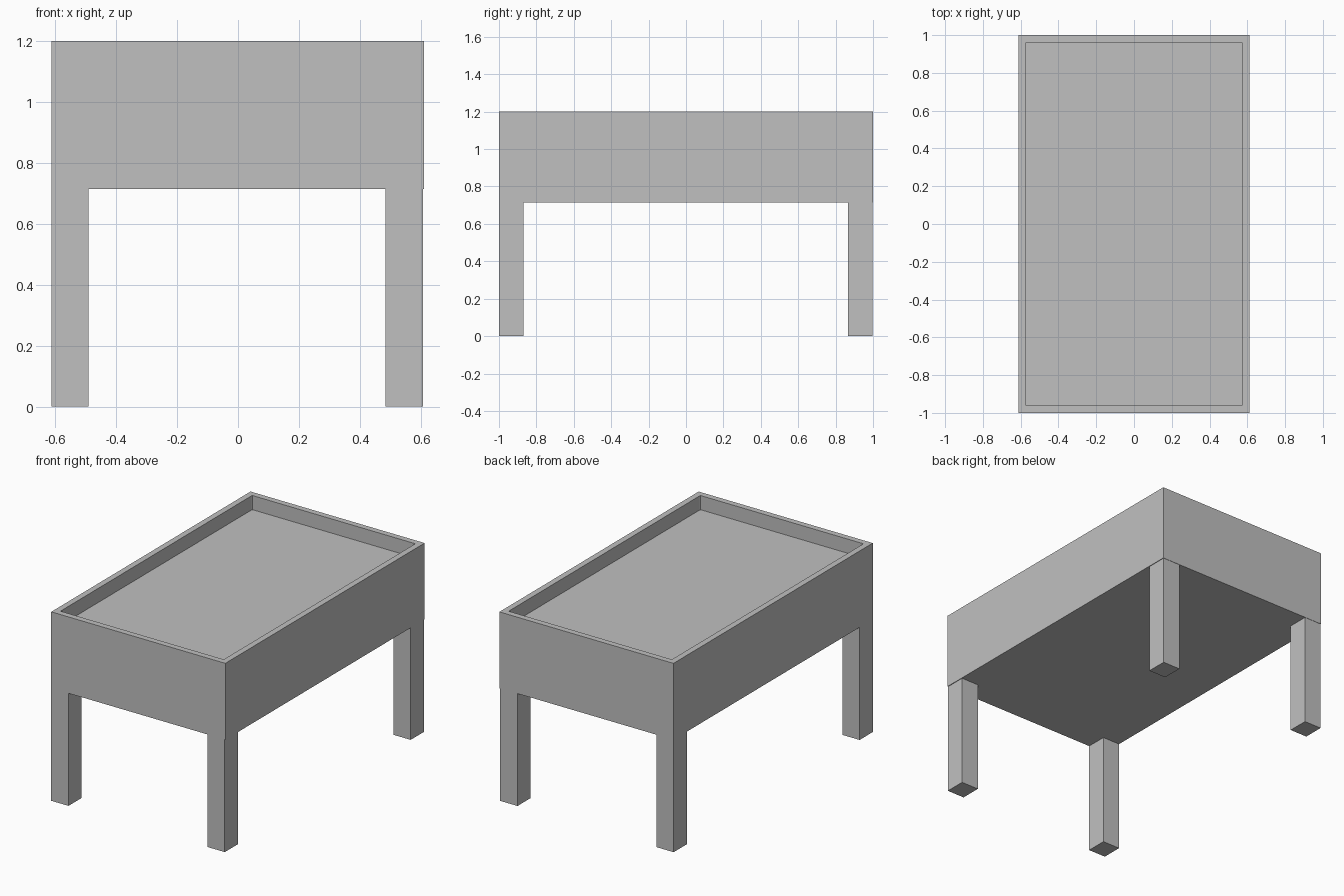
import bpy, bmesh

if "Cube" in bpy.data.objects:
    bpy.data.objects.remove(bpy.data.objects["Cube"])

grey = bpy.data.materials.new("light_grey")
grey.diffuse_color = (0.527, 0.527, 0.527, 1)
grey.use_nodes = True
grey.node_tree.nodes["Principled BSDF"].inputs["Base Color"].default_value = grey.diffuse_color


def box(name, lo, hi, edit=None):
    """Axis-aligned box between two corners, with an optional bmesh edit."""
    bm = bmesh.new()
    bmesh.ops.create_cube(bm, size=1)
    for v in bm.verts:
        v.co = [lo[i] + (v.co[i] + 0.5) * (hi[i] - lo[i]) for i in range(3)]
    if edit:
        edit(bm)
    bm.normal_update()
    mesh = bpy.data.meshes.new(name)
    bm.to_mesh(mesh)
    bm.free()
    mesh.materials.append(grey)
    ob = bpy.data.objects.new(name, mesh)
    bpy.context.collection.objects.link(ob)
    return ob


def sink_top(bm):
    """Leave a rim around the top, sink the panel, soften the inner corners."""
    bm.normal_update()
    top = max(bm.faces, key=lambda f: f.calc_center_median().z)
    bmesh.ops.inset_region(bm, faces=[top], thickness=0.054)
    rim_verts = set(top.verts)
    floor = bmesh.ops.extrude_discrete_faces(bm, faces=[top])["faces"][0]
    bmesh.ops.translate(bm, verts=floor.verts, vec=(0, 0, -0.09))
    floor_verts = set(floor.verts)
    corners = [e for e in bm.edges
               if len(floor_verts.intersection(e.verts)) == 1
               and len(rim_verts.union(floor_verts).intersection(e.verts)) >= 1]
    bmesh.ops.bevel(bm, geom=corners, offset=0.006, segments=2,
                    profile=0.5, affect='EDGES')


# Deep table body with a recessed top
UNDER = 0.715
box("table_body", (-0.612, -1.0, UNDER), (0.611, 1.0, 1.2), sink_top)

# Four square legs, the right pair set in slightly from the side
for side, x0, x1 in (("left", -0.612, -0.491), ("right", 0.485, 0.607)):
    for end, y0, y1 in (("front", -1.0, -0.868), ("back", 0.866, 0.998)):
        box(f"{end}_{side}_leg", (x0, y0, 0), (x1, y1, UNDER))
